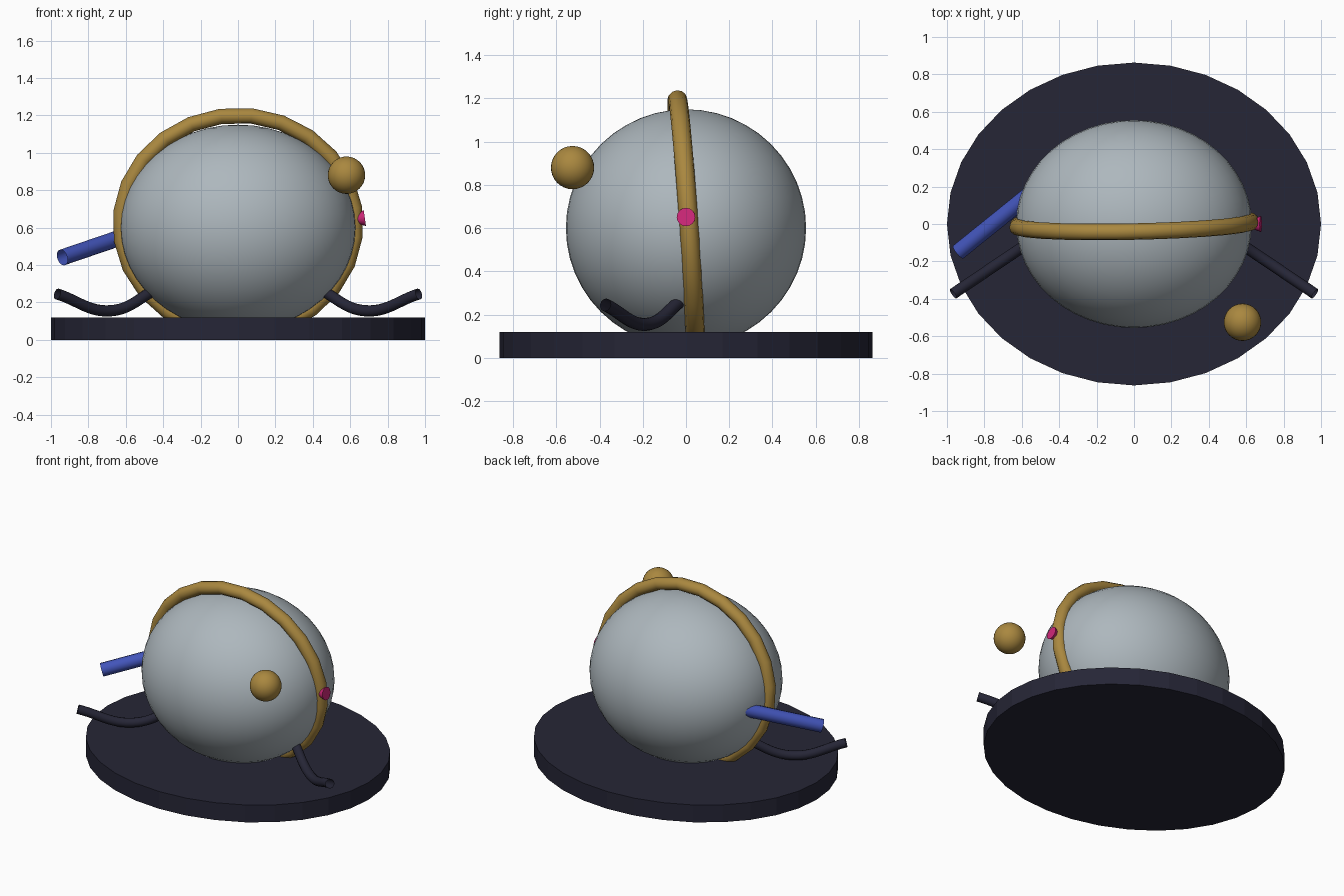
import bpy
import math
from mathutils import Matrix, Vector

if "Cube" in bpy.data.objects:
    bpy.data.objects.remove(bpy.data.objects["Cube"])


def material(name, rgb):
    m = bpy.data.materials.new(name)
    m.diffuse_color = (*rgb, 1)
    m.use_nodes = True
    m.node_tree.nodes["Principled BSDF"].inputs["Base Color"].default_value = m.diffuse_color
    return m


GREY = material("pale steel", (0.42, 0.475, 0.51))
GOLD = material("brass", (0.40, 0.245, 0.05))
DARK = material("dark navy", (0.019, 0.019, 0.037))
BLUE = material("blue", (0.055, 0.09, 0.49))
PINK = material("magenta", (0.62, 0.02, 0.19))


def finish(name, mat, smooth=True):
    ob = bpy.context.object
    ob.name = ob.data.name = name
    ob.data.materials.append(mat)
    if smooth:
        bpy.ops.object.shade_smooth_by_angle(angle=math.radians(40))
    return ob


def ellipsoid(name, mat, centre, radii, segments, rings):
    bpy.ops.mesh.primitive_uv_sphere_add(segments=segments, ring_count=rings, radius=1)
    ob = finish(name, mat)
    ob.data.transform(Matrix.Translation(centre) @ Matrix.Diagonal((*radii, 1)))
    return ob


def tube(name, mat, points, radius):
    """Open round tube along a smooth curve through the points."""
    cu = bpy.data.curves.new(name, 'CURVE')
    cu.dimensions = '3D'
    cu.bevel_depth = radius
    cu.bevel_resolution = 4
    cu.resolution_u = 12
    sp = cu.splines.new('BEZIER')
    sp.bezier_points.add(len(points) - 1)
    for bp, co in zip(sp.bezier_points, points):
        bp.co = co
        bp.handle_left_type = bp.handle_right_type = 'AUTO'
    ob = bpy.data.objects.new(name, cu)
    bpy.context.collection.objects.link(ob)
    cu.materials.append(mat)
    return ob


# Flat oval base
bpy.ops.mesh.primitive_cylinder_add(vertices=32, radius=1, depth=0.12)
base = finish("base", DARK, smooth=False)
base.data.transform(Matrix.Translation((0, 0, 0.06)) @ Matrix.Diagonal((1, 0.863, 1, 1)))

# Egg-shaped body and the separate ball
ellipsoid("body", GREY, (0, 0, 0.6), (0.63, 0.556, 0.55), 48, 24)
ellipsoid("ball", GOLD, (0.58, -0.525, 0.88), (0.1, 0.1, 0.1), 32, 16)

# Slightly tilted band around the body
bpy.ops.mesh.primitive_torus_add(major_segments=24, minor_segments=12,
                                 major_radius=0.627, minor_radius=0.044)
band = finish("band", GOLD)
band.data.transform(
    Matrix.Translation((0, 0, 0.619))
    @ Matrix.Rotation(math.radians(1.2), 4, 'Z')
    @ Matrix.Rotation(math.radians(94), 4, 'X')
    @ Matrix.Diagonal((1, 0.93, 1, 1))
    @ Matrix.Rotation(math.radians(8.5), 4, 'Z'))

# Flared knob on the band
bpy.ops.mesh.primitive_cone_add(vertices=16, radius1=0.016, radius2=0.043, depth=0.07)
knob = finish("knob", PINK)
axis = Vector((1, 0, 0.14)).normalized()
knob.data.transform(Matrix.Translation(Vector((0.678, 0, 0.651)) - axis * 0.035)
                    @ axis.to_track_quat('Z', 'Y').to_matrix().to_4x4())

# Straight spout
tube("spout", BLUE, [(-0.5, 0.205, 0.59), (-0.94, -0.15, 0.44)], 0.044)

# Mirrored bent arms
for side, label in ((1, "right_arm"), (-1, "left_arm")):
    tube(label, DARK, [(side * 0.42, -0.005, 0.28), (side * 0.68, -0.18, 0.155),
                       (side * 0.967, -0.373, 0.245)], 0.03)
